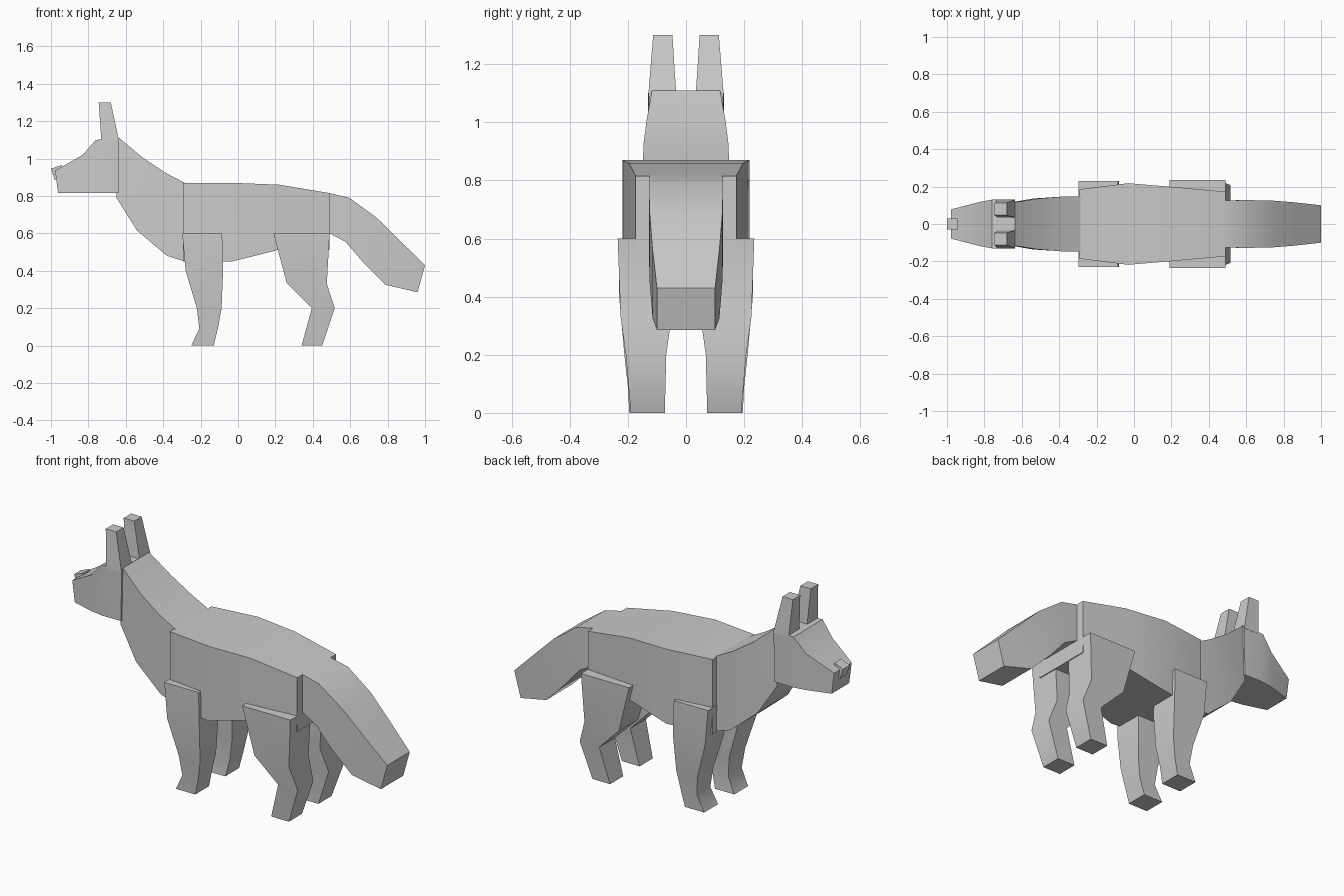
import bpy
from math import radians

if "Cube" in bpy.data.objects:
    bpy.data.objects.remove(bpy.data.objects["Cube"])


def loft(name, sections, mirror=False):
    """Skin rectangular rings: (xa, za, xb, zb, y_low_a, y_high_a[, y_low_b, y_high_b])."""
    verts, faces = [], []
    for s in sections:
        xa, za, xb, zb, a0, a1 = s[:6]
        b0, b1 = s[6:8] if len(s) > 6 else (a0, a1)
        verts += [(xa, a0, za), (xa, a1, za), (xb, b1, zb), (xb, b0, zb)]
    for r in range(len(sections) - 1):
        for k in range(4):
            i, j = r * 4 + k, r * 4 + (k + 1) % 4
            faces.append((i, j, j + 4, i + 4))
    n = len(verts)
    faces += [(3, 2, 1, 0), (n - 4, n - 3, n - 2, n - 1)]
    mesh = bpy.data.meshes.new(name)
    mesh.from_pydata(verts, [], faces)
    ob = bpy.data.objects.new(name, mesh)
    bpy.context.collection.objects.link(ob)
    bpy.ops.object.select_all(action='DESELECT')
    ob.select_set(True)
    bpy.context.view_layer.objects.active = ob
    # consistent outward normals
    bpy.ops.object.mode_set(mode='EDIT')
    bpy.ops.mesh.select_all(action='SELECT')
    bpy.ops.mesh.normals_make_consistent(inside=False)
    bpy.ops.object.mode_set(mode='OBJECT')
    bpy.ops.object.shade_smooth_by_angle(angle=radians(40))
    if mirror:
        m = ob.modifiers.new("mirror", 'MIRROR')
        m.use_axis = (False, True, False)
    return ob


def centred(name, rows):
    """Loft symmetric about y = 0 from rows (x_top, z_top, x_bottom, z_bottom, half_width)."""
    return loft(name, [(*r[:4], -r[4], r[4]) for r in rows])


# Torso
centred("body", [
    (-.295, .87, -.295, .45, .185), (-.03, .87, -.03, .45, .218),
    (.22, .86, .21, .51, .197), (.49, .815, .49, .51, .173)])

# Neck rising to the head
centred("neck", [
    (-.285, .87, -.285, .45, .148), (-.39, .925, -.38, .48, .146),
    (-.51, 1.005, -.54, .615, .136), (-.635, 1.11, -.65, .79, .117)])

# Head with tapering muzzle
centred("head", [
    (-.635, 1.105, -.64, .815, .128), (-.76, 1.1, -.75, .815, .13),
    (-.83, 1.02, -.83, .815, .117), (-.978, .935, -.962, .815, .078)])

# Nose
centred("nose", [(-.945, .965, -.935, .9, .03), (-1.0, .945, -.98, .885, .03)])

# Tail
centred("tail", [
    (.49, .815, .49, .6, .125), (.595, .79, .575, .555, .128),
    (.74, .685, .665, .45, .125), (.865, .562, .79, .325, .115),
    (1.0, .43, .96, .285, .1)])

# Ears
loft("ears", [
    (-.73, 1.09, -.635, 1.09, .033, .13),
    (-.745, 1.3, -.68, 1.3, .047, .113)], mirror=True)

# Legs
loft("front_legs", [
    (-.298, .6, -.085, .6, .07, .23), (-.28, .4, -.08, .4, .06, .23),
    (-.22, .2, -.088, .2, .07, .212), (-.207, .09, -.108, .09, .08, .2),
    (-.25, 0, -.13, 0, .072, .195)], mirror=True)
loft("hind_legs", [
    (.19, .6, .49, .6, .05, .235), (.26, .335, .475, .33, .05, .225),
    (.395, .2, .517, .2, .068, .207), (.34, 0, .45, 0, .073, .19)], mirror=True)
